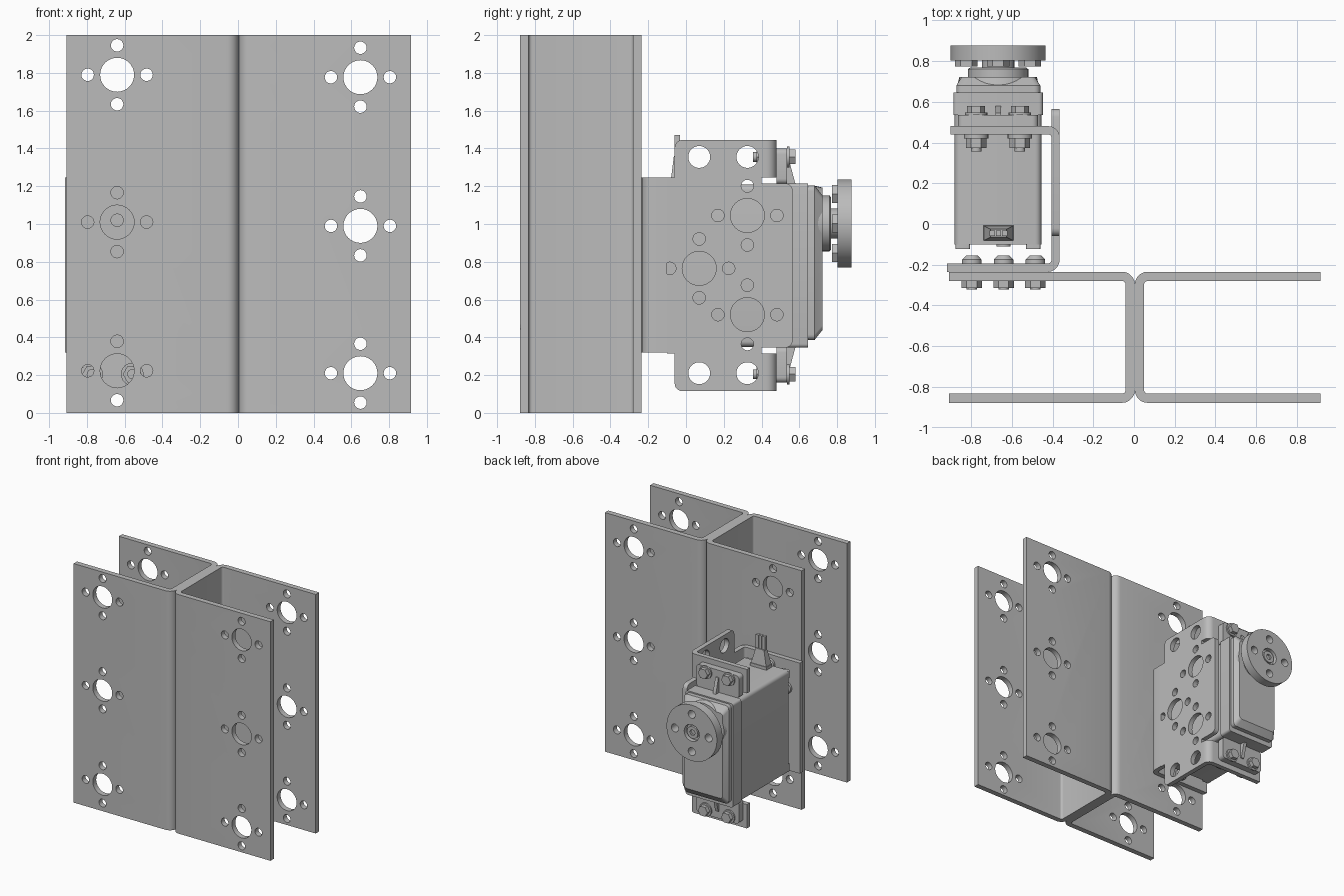
import bpy, bmesh
from math import sin, cos, pi, radians
from mathutils import Vector

cube = bpy.data.objects.get("Cube")
if cube:
    bpy.data.objects.remove(cube, do_unlink=True)

GREY = (0.5, 0.5, 0.5, 1)
metal = bpy.data.materials.new("plain grey")
metal.use_nodes = True
metal.diffuse_color = GREY
metal.node_tree.nodes["Principled BSDF"].inputs["Base Color"].default_value = GREY


# --- 2D outlines ---
def disc(u, v, r, n=32):
    return [Vector((u + r * cos(2 * pi * i / n), v + r * sin(2 * pi * i / n))) for i in range(n)]


def fillet(pts, r, closed=True, steps=5):
    pts, out = [Vector(p) for p in pts], []
    for i, c in enumerate(pts):
        if not closed and i in (0, len(pts) - 1):
            out.append(c)
            continue
        a, b = pts[i - 1], pts[(i + 1) % len(pts)]
        p0, p1 = c + (a - c).normalized() * r, c + (b - c).normalized() * r
        o = p0 + p1 - c
        for k in range(steps + 1):
            t = pi / 2 * k / steps
            out.append(o + (c - p1) * cos(t) + (c - p0) * sin(t))
    return out


def rect(u0, u1, v0, v1, r=0.0):
    pts = [Vector(p) for p in ((u0, v0), (u1, v0), (u1, v1), (u0, v1))]
    return fillet(pts, r) if r else pts


def sheet(path, thick, bend):
    """Outline of bent sheet metal along an open centre line."""
    mid, left, right = fillet(path, bend, False), [], []
    for i, p in enumerate(mid):
        d0 = (p - mid[max(i - 1, 0)]).normalized()
        d1 = (mid[min(i + 1, len(mid) - 1)] - p).normalized()
        d = (d0 + d1).normalized()
        half = max(d.dot(d1), d.dot(d0))
        n = Vector((-d.y, d.x)) * (thick / 2 / half)
        left.append(p + n)
        right.append(p - n)
    return left + right[::-1]


# --- solids: each is (outline, axis, start, end[, end scale]) ---
def build(name, solids, holes=()):
    bm = bmesh.new()
    for pts, axis, a, b, *scale in solids:
        s = scale[0] if scale else 1
        mid = sum(pts, Vector((0, 0))) / len(pts)
        rings = []
        for w, k in ((a, 1), (b, s)):
            ring = []
            for p in pts:
                u, v = mid + (p - mid) * k
                ring.append(bm.verts.new({'x': (w, u, v), 'y': (u, w, v), 'z': (u, v, w)}[axis]))
            rings.append(ring)
        bm.faces.new(rings[0])
        bm.faces.new(rings[1][::-1])
        for i in range(len(pts)):
            bm.faces.new((rings[0][i - 1], rings[0][i], rings[1][i], rings[1][i - 1]))
    bmesh.ops.recalc_face_normals(bm, faces=bm.faces)
    mesh = bpy.data.meshes.new(name)
    bm.to_mesh(mesh)
    bm.free()
    mesh.materials.append(metal)
    obj = bpy.data.objects.new(name, mesh)
    bpy.context.collection.objects.link(obj)
    if holes:
        cutter = build(name + "_cutter", holes)
        cutter.hide_render = True
    bpy.ops.object.select_all(action='DESELECT')
    obj.select_set(True)
    bpy.context.view_layer.objects.active = obj
    if holes:
        mod = obj.modifiers.new("holes", 'BOOLEAN')
        mod.object, mod.operation, mod.solver = cutter, 'DIFFERENCE', 'EXACT'
        bpy.ops.object.modifier_apply(modifier=mod.name)
        bpy.data.objects.remove(cutter, do_unlink=True)
    bpy.ops.object.shade_smooth_by_angle(angle=radians(30))
    return obj


CROSS = ((1, 0), (-1, 0), (0, 1), (0, -1))
STEP = 0.156


def cluster(u, v, axis, a, b):
    """Large hole ringed by four small ones."""
    return [(disc(u, v, 0.09), axis, a, b)] + [
        (disc(u + STEP * i, v + STEP * j, 0.033, 20), axis, a, b) for i, j in CROSS]


# --- two channels back to back, one turned upside down ---
SEAM = 0.004
for side, name in ((1, "left_channel"), (-1, "right_channel")):
    x = lambda d: SEAM + side * d
    path = [(x(0.911), -0.257), (x(0.0225), -0.257), (x(0.0225), -0.855), (x(0.911), -0.855)]
    heights = [0.21, 0.99, 1.777]
    holes = []
    for z in heights:
        holes += cluster(x(0.644), z if side > 0 else 2 - z, 'y', -1, -0.1)
    build(name, [(sheet(path, 0.045, 0.04), 'z', 0, 2)], holes)

# --- servo bracket ---
XC, XP = -0.64, -0.385
MID = 0.78
flange_path = [(-0.917, -0.215), (XP, -0.215), (XP, -0.1)]
flange_holes = cluster(XC, 1.01, 'y', -0.4, -0.12) + [(disc(XC, 0.38, 0.033, 20), 'y', -0.4, -0.12)]
build("bracket_base", [(sheet(flange_path, 0.04, 0.04), 'z', 0.32, 1.245)], flange_holes)

upper = [(-0.1, 1.245), (-0.06, 1.245), (-0.06, 1.445), (0.4, 1.445), (0.4, 1.215), (0.565, 1.215)]
outline = [Vector(p) for p in upper] + [Vector((y, 2 * MID - z)) for y, z in upper[::-1]]
rounded = []
for i, c in enumerate(outline):
    if i in (2, 5, 6, 9):
        corner = fillet([outline[i - 1], c, outline[i + 1]], 0.04, False)
        rounded += corner[1:-1]
    else:
        rounded.append(c)
plate_holes = [(disc(y, z, 0.058), 'x', -0.5, -0.3) for y in (0.07, 0.325) for z in (0.21, 1.355)]
for y, z in ((0.07, 0.765), (0.325, 1.045), (0.325, 0.52)):
    plate_holes += cluster(y, z, 'x', -0.5, -0.3)
build("bracket_plate", [(rounded, 'x', XP - 0.02, XP + 0.02)], plate_holes)

tab = sheet([(XP, 0.4), (XP, 0.46), (-0.9, 0.46)], 0.04, 0.035)
build("bracket_tabs", [(tab, 'z', 1.245, 1.445), (tab, 'z', 0.115, 0.315)])

# --- bracket bolts: domed head behind, nut in front ---
for i, (x, z) in enumerate([(XC + STEP * a, 1.01 + STEP * b) for a, b in CROSS] + [(XC, 0.38)]):
    build(f"base_bolt_{i}", [
        (disc(x, z, 0.026, 16), 'y', -0.322, -0.19),
        (disc(x, z, 0.05, 6), 'y', -0.315, -0.278),
        (disc(x, z, 0.048, 24), 'y', -0.195, -0.175),
        (disc(x, z, 0.048, 24), 'y', -0.175, -0.155, 0.6)])

# --- servo case ---
XS, ZS = -0.667, 1.003
build("servo_case", [
    (rect(-0.88, -0.455, 0.35, 1.21, 0.03), 'y', -0.1, 0.535),
    (rect(-0.887, -0.447, 0.345, 1.215, 0.02), 'y', 0.535, 0.645)])
build("servo_feet", [(rect(x - 0.035, x + 0.035, z - 0.035, z + 0.035, 0.01), 'y', -0.122, -0.1)
                     for x in (-0.84, -0.495) for z in (0.39, 1.17)]
      + [(disc(XC, 1.02, 0.035), 'y', -0.11, -0.1)])
build("gear_cover", [
    (rect(-0.872, -0.46, 0.385, 1.205, 0.03), 'y', 0.645, 0.68),
    (rect(-0.872, -0.46, 0.385, 1.205, 0.03), 'y', 0.68, 0.722, 0.87),
    (disc(XS, ZS, 0.2, 40), 'y', 0.68, 0.722, 0.95)])
build("output_boss", [
    (disc(XS, ZS, 0.148, 40), 'y', 0.722, 0.76),
    (disc(XS, ZS, 0.148, 40), 'y', 0.76, 0.768, 0.93),
    (disc(XS, ZS, 0.08, 24), 'y', 0.768, 0.805)])

# --- mounting ears with ribs, and their bolts ---
for name, sign in (("upper", 1), ("lower", -1)):
    z = lambda d: MID + sign * d
    notch = [(disc(x, z(0.575), 0.03, 20), 'y', 0.4, 0.6) for x in (-0.775, -0.56)]
    lo, hi = sorted((z(0.43), z(0.62)))
    rib = [Vector(p) for p in ((0.535, z(0.43)), (0.58, z(0.43)), (0.545, z(0.56)), (0.535, z(0.56)))]
    build(name + "_ear", [(rect(-0.865, -0.47, lo, hi, 0.03), 'y', 0.48, 0.535)], notch)
    build(name + "_rib", [(rib, 'x', XS - 0.014, XS + 0.014)])
    for i, x in enumerate((-0.775, -0.56)):
        c = z(0.575)
        build(f"{name}_ear_bolt_{i}", [
            (disc(x, c, 0.026, 16), 'y', 0.355, 0.55),
            (disc(x, c, 0.044, 6), 'y', 0.545, 0.58),
            (disc(x, c, 0.055, 24), 'y', 0.535, 0.547),
            (disc(x, c, 0.06, 24), 'y', 0.42, 0.44),
            (disc(x, c, 0.05, 6), 'y', 0.372, 0.42)])

# --- cable plug ---
build("cable_plug", [(rect(-0.74, -0.59, -0.082, -0.005), 'z', 1.2, 1.235),
                     (rect(-0.735, -0.595, -0.08, -0.01), 'z', 1.235, 1.36, 0.55)]
      + [(rect(XS + d - 0.013, XS + d + 0.013, -0.06, -0.033), 'z', 1.35, 1.47)
         for d in (-0.028, 0.002, 0.032)])

# --- round servo horn with screws ---
horn_holes = [(disc(XS + STEP * a, ZS + STEP * b, 0.033, 20), 'y', 0.7, 1) for a, b in CROSS]
horn_holes.append((disc(XS, ZS, 0.07, 24), 'y', 0.84, 1))
build("servo_horn", [(disc(XS, ZS, 0.233, 64), 'y', 0.803, 0.877)], horn_holes)
build("horn_screw", [(disc(XS, ZS, 0.05, 24), 'y', 0.83, 0.868)],
      [(disc(XS, ZS, 0.025, 6), 'y', 0.85, 1)])
for i, (a, b) in enumerate(CROSS):
    x, z = XS + STEP * a, ZS + STEP * b
    build(f"horn_nut_{i}", [(disc(x, z, 0.055, 6), 'y', 0.772, 0.803)],
          [(disc(x, z, 0.03, 16), 'y', 0.7, 0.9)])
